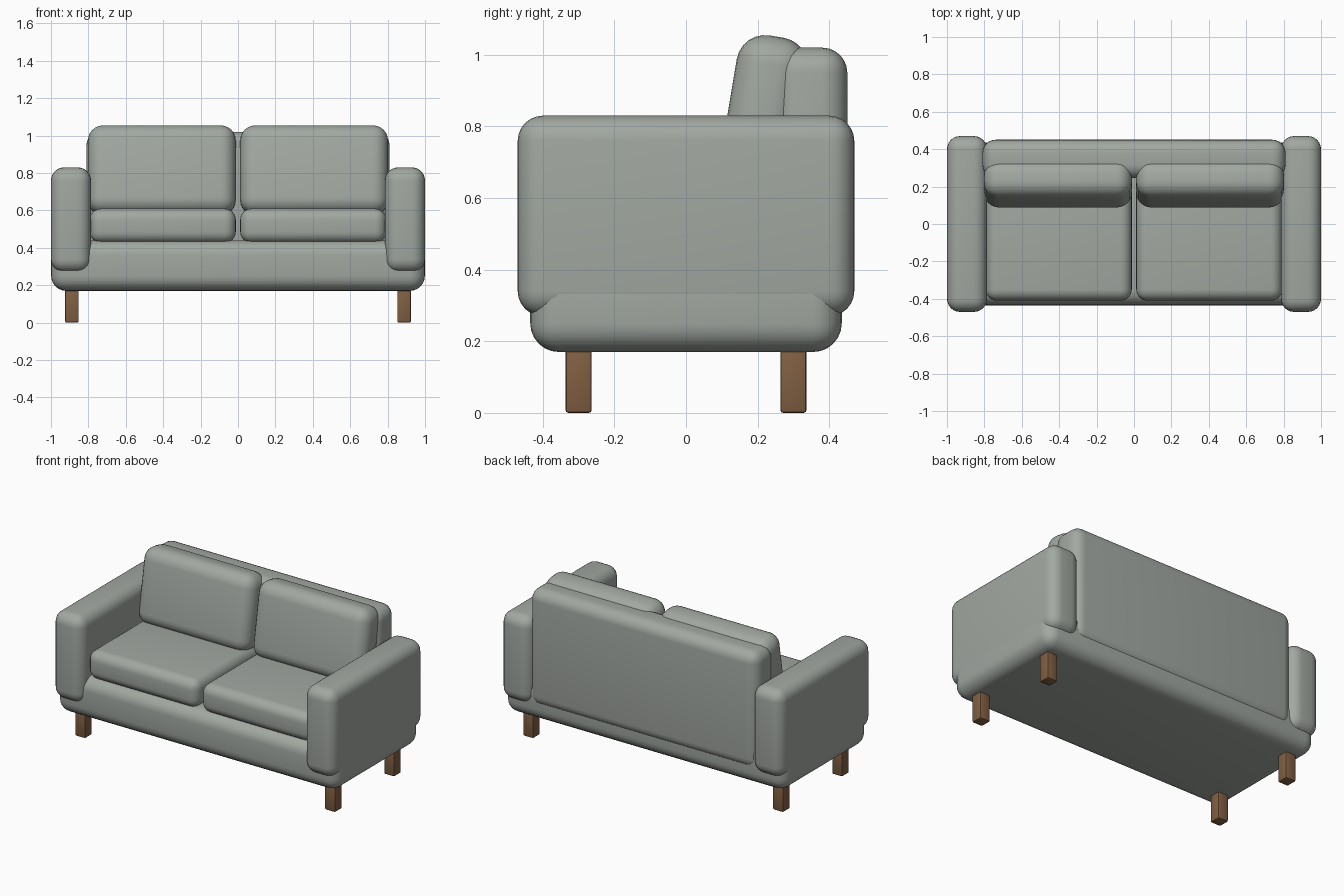
import bpy
from math import radians

if "Cube" in bpy.data.objects:
    bpy.data.objects.remove(bpy.data.objects["Cube"])


def material(name, rgb):
    mat = bpy.data.materials.new(name)
    mat.diffuse_color = (*rgb, 1)
    mat.use_nodes = True
    mat.node_tree.nodes["Principled BSDF"].inputs["Base Color"].default_value = mat.diffuse_color
    return mat


FABRIC = material("grey_fabric", (0.36, 0.39, 0.36))
WOOD = material("brown_wood", (0.22, 0.115, 0.055))


def rounded_box(name, center, size, radius, mat, segments=6, tilt=0):
    """Box with rounded edges, optionally leaning back about x."""
    bpy.ops.mesh.primitive_cube_add(size=1, location=center)
    ob = bpy.context.object
    ob.name = name
    ob.scale = size
    bpy.ops.object.transform_apply(location=False, rotation=False, scale=True)
    bevel = ob.modifiers.new("round", 'BEVEL')
    bevel.width = radius
    bevel.segments = segments
    bevel.limit_method = 'NONE'
    bpy.ops.object.modifier_apply(modifier="round")
    bpy.ops.object.shade_smooth_by_angle(angle=radians(35))
    ob.rotation_euler.x = -radians(tilt)
    ob.data.materials.append(mat)
    return ob


# Upholstered base and back panel
rounded_box("base", (0, 0, 0.305), (1.998, 0.87, 0.27), 0.08, FABRIC)
rounded_box("back_panel", (0, 0.348, 0.645), (1.62, 0.205, 0.75), 0.07, FABRIC)

for side, s in (("left", -1), ("right", 1)):
    # Armrest
    rounded_box(side + "_arm", (s * 0.893, 0, 0.55), (0.214, 0.94, 0.56), 0.07, FABRIC)
    # Seat cushion and leaning back cushion
    rounded_box(side + "_seat_cushion", (s * 0.402, -0.08, 0.518),
                (0.78, 0.66, 0.184), 0.06, FABRIC)
    rounded_box(side + "_back_cushion", (s * 0.407, 0.214, 0.814),
                (0.79, 0.2, 0.48), 0.08, FABRIC, tilt=9.5)
    # Wooden legs
    for end, e in (("front", -1), ("back", 1)):
        rounded_box(f"{side}_{end}_leg", (s * 0.888, e * 0.3, 0.095),
                    (0.073, 0.073, 0.19), 0.008, WOOD, segments=2)
